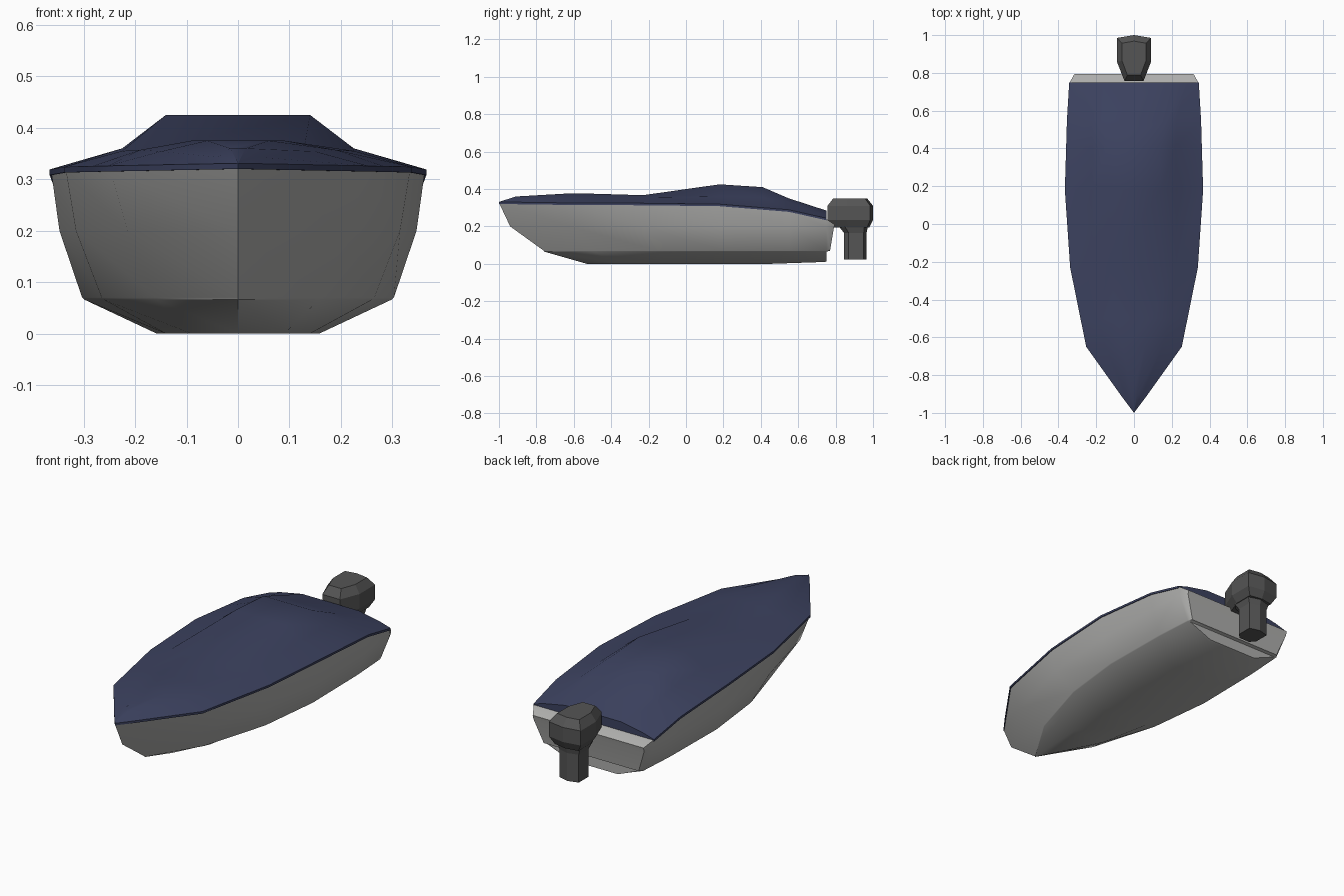
import bpy, bmesh, math

if "Cube" in bpy.data.objects:
    bpy.data.objects.remove(bpy.data.objects["Cube"])


def material(name, color):
    m = bpy.data.materials.new(name)
    m.use_nodes = True
    m.diffuse_color = (*color, 1)
    m.node_tree.nodes["Principled BSDF"].inputs["Base Color"].default_value = (*color, 1)
    return m


hull_grey = material("hull grey", (0.42, 0.42, 0.41))
cover_navy = material("cover navy", (0.045, 0.054, 0.115))
motor_grey = material("motor dark grey", (0.09, 0.09, 0.09))


def loft(name, stations, mat, angle):
    """Skin mirrored half-sections (lists of x, y, z) and cap the ends with strips."""
    bm = bmesh.new()
    rings = []
    for half in stations:
        points = list(half) + [(-x, y, z) for x, y, z in reversed(half)]
        rings.append([bm.verts.new(p) for p in points])
    n = len(rings[0])
    for a, b in zip(rings, rings[1:]):
        for i in range(n):
            j = (i + 1) % n
            bm.faces.new((a[i], a[j], b[j], b[i]))
    for r in (rings[0], rings[-1]):
        for i in range(n // 2 - 1):
            bm.faces.new((r[i], r[i + 1], r[n - 2 - i], r[n - 1 - i]))
    bmesh.ops.remove_doubles(bm, verts=bm.verts, dist=0.0005)
    bmesh.ops.dissolve_degenerate(bm, edges=bm.edges, dist=0.0001)
    bmesh.ops.recalc_face_normals(bm, faces=bm.faces)
    mesh = bpy.data.meshes.new(name)
    bm.to_mesh(mesh)
    bm.free()
    mesh.materials.append(mat)
    obj = bpy.data.objects.new(name, mesh)
    bpy.context.collection.objects.link(obj)
    if angle:
        bpy.ops.object.select_all(action="DESELECT")
        obj.select_set(True)
        bpy.context.view_layer.objects.active = obj
        bpy.ops.object.shade_smooth_by_angle(angle=math.radians(angle))
    return obj


# Hull: gunwale, topside, chine and bottom edge run from stem to stern
gunwale = [(0, -1, .327), (.25, -.65, .322), (.335, -.23, .32),
           (.363, .18, .315), (.352, .55, .285), (.34, .75, .24), (.315, .795, .21)]
topside = [(0, -.94, .2), (.215, -.62, .2), (.315, -.23, .2),
           (.347, .18, .2), (.342, .55, .2), (.336, .75, .195), (.315, .79, .19)]
chine = [(0, -.76, .07), (.16, -.5, .07), (.265, -.15, .07),
         (.303, .18, .07), (.298, .55, .07), (.285, .75, .07), (.27, .77, .07)]
bottom = [(0, -.53, 0), (.09, -.35, 0), (.14, -.1, 0),
          (.158, .18, 0), (.155, .45, 0), (.14, .74, .01), (.14, .752, .012)]
# The underside of the chine stops short of the transom as a step
under = [(x * .985, y, z - .004) for x, y, z in chine[:-1]] + [(.27, .752, .066)]
loft("hull", list(zip(gunwale, topside, chine, under, bottom)), hull_grey, 30)


def rail(y):
    """Half width and height of the gunwale at a given y."""
    for (x0, y0, z0), (x1, y1, z1) in zip(gunwale, gunwale[1:]):
        if y <= y1:
            t = (y - y0) / (y1 - y0)
            return x0 + t * (x1 - x0), z0 + t * (z1 - z0)


# Cover: y, flat top half width and height, shoulder half width and height
cover_sections = [
    (-1, 0, .331, 0, .33), (-.91, .015, .36, .04, .343), (-.65, .06, .375, .15, .354),
    (-.5, .09, .375, .19, .357), (-.23, .13, .367, .225, .355), (.18, .14, .425, .225, .36),
    (.41, .14, .41, .22, .355), (.55, .17, .35, .225, .33), (.75, .16, .285, .28, .262)]
cover = []
for y, top_w, top_z, mid_w, mid_z in cover_sections:
    w, z = rail(y)
    w += .003 if w else 0
    cover.append([(top_w, y, top_z), (mid_w, y, mid_z), (w, y, z + .004), (w, y, z - .007)])
loft("boat_cover", cover, cover_navy, 30)


# Outboard motor: faceted cowling and leg, lofted upward
def tower(name, outline, levels):
    """Scale a plan outline about its middle at each height (z, scale x, scale y, middle y)."""
    stations = [[(x * sx, cy + y * sy, z) for x, y in outline] for z, sx, sy, cy in levels]
    loft(name, stations, motor_grey, 0)


cowling = [(.05, -.122), (.09, -.02), (.09, .107), (0, .122)]
tower("motor_cowling", cowling,
      [(.195, .75, .78, .885), (.235, 1, 1, .878), (.31, 1, 1, .878), (.35, .7, .74, .878)])

leg = [(.03, -.06), (.055, -.035), (.055, .045), (0, .06)]
tower("motor_leg", leg,
      [(.022, 1, 1, .905), (.165, 1, 1, .905), (.2, 1.2, 1.3, .895)])
